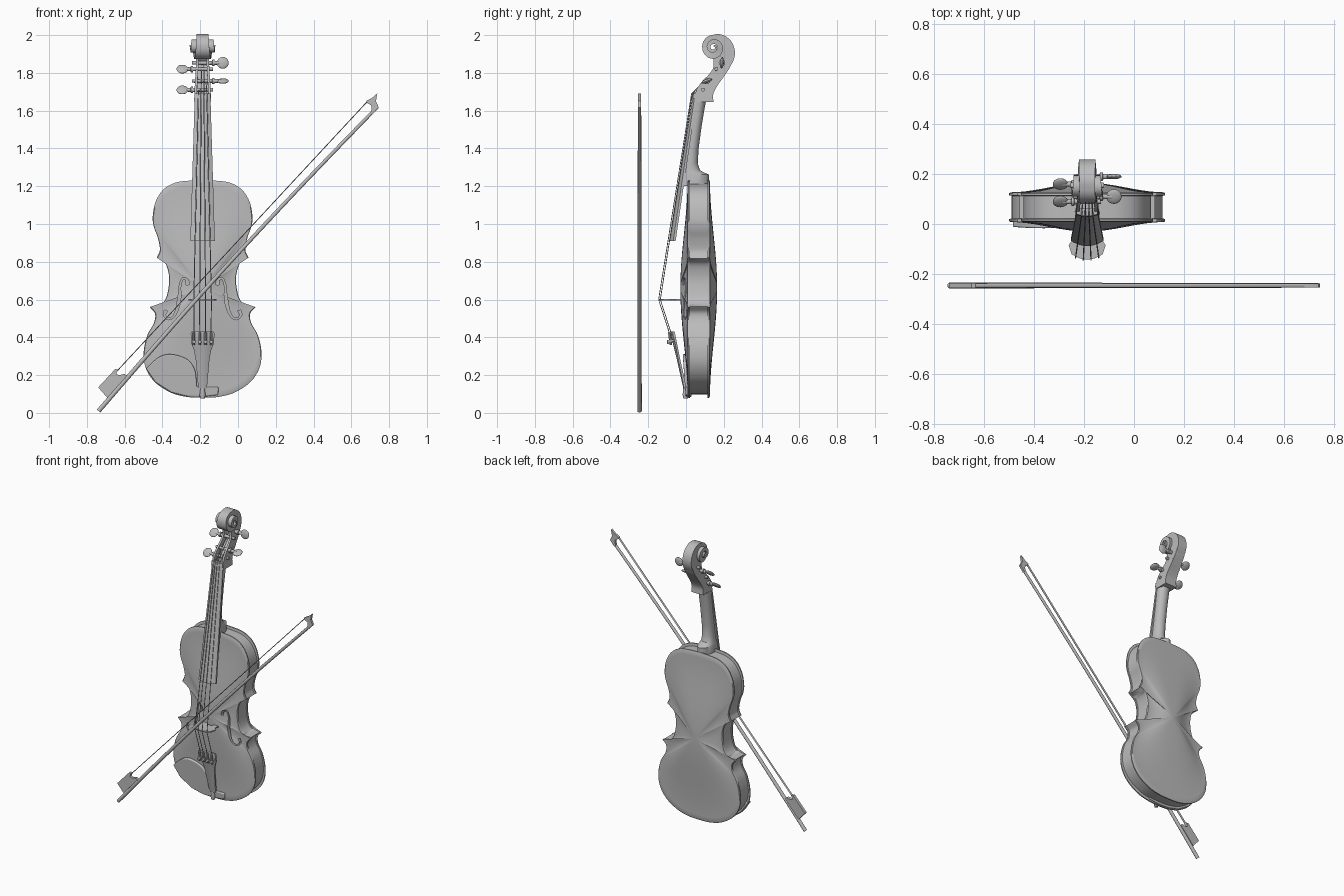
import bpy, bmesh, math
from mathutils import Vector as V

if "Cube" in bpy.data.objects:
    bpy.data.objects.remove(bpy.data.objects["Cube"])

CX = -0.1875                      # centre line of the violin
grey = bpy.data.materials.new("plain_grey")
grey.diffuse_color = (0.5, 0.5, 0.5, 1)
grey.use_nodes = True
grey.node_tree.nodes["Principled BSDF"].inputs["Base Color"].default_value = grey.diffuse_color


def finish(name, bm):
    bmesh.ops.recalc_face_normals(bm, faces=bm.faces[:])
    me = bpy.data.meshes.new(name)
    bm.to_mesh(me)
    bm.free()
    ob = bpy.data.objects.new(name, me)
    bpy.context.collection.objects.link(ob)
    me.materials.append(grey)
    return ob


def loft(name, rings):
    """Skin closed rings of equal length and cap both ends."""
    bm = bmesh.new()
    rows = [[bm.verts.new(p) for p in r] for r in rings]
    n = len(rows[0])
    for a, b in zip(rows, rows[1:]):
        for i in range(n):
            j = (i + 1) % n
            bm.faces.new((a[i], a[j], b[j], b[i]))
    bm.faces.new(rows[0])
    bm.faces.new(rows[-1][::-1])
    return finish(name, bm)


def tube(name, pts, radii, side=V((0, 1, 0)), n=8, flat=1.0):
    """Round rod along a path; flat squashes it across the side direction."""
    pts = [V(p) for p in pts]
    rings = []
    for i, p in enumerate(pts):
        t = (pts[min(i + 1, len(pts) - 1)] - pts[max(i - 1, 0)]).normalized()
        a = (side - t * side.dot(t)).normalized()
        b = t.cross(a)
        r = radii[i] if isinstance(radii, list) else radii
        rings.append([p + a * r * math.cos(k * math.tau / n) + b * r * flat * math.sin(k * math.tau / n)
                      for k in range(n)])
    return loft(name, rings)


def prism_y(name, pts, y0, y1):
    return loft(name, [[V((x, y, z)) for x, z in pts] for y in (y0, y1)])


def spline(pts, n):
    """Catmull-Rom curve through 2D points."""
    p = [V(q) for q in pts]
    p = [p[0] * 2 - p[1]] + p + [p[-1] * 2 - p[-2]]
    out = []
    for a, b, c, d in zip(p, p[1:], p[2:], p[3:]):
        for k in range(n):
            t = k / n
            out.append(0.5 * (2 * b + (c - a) * t + (2 * a - 5 * b + 4 * c - d) * t * t
                              + (3 * b - a - 3 * c + d) * t ** 3))
    return out + [p[-2]]


def lerp_table(tab, t):
    for (a, u), (b, v) in zip(tab, tab[1:]):
        if t <= b:
            return u + (v - u) * (t - a) / (b - a)
    return tab[-1][1]


# Body: outline of three arcs meeting at the corners, lofted with arched front and back
lower = [(0, .08), (.08, .084), (.165, .106), (.25, .16), (.3, .235), (.312, .32), (.293, .41),
         (.258, .475), (.252, .525), (.28, .56)]
waist = [(.28, .56), (.232, .565), (.195, .605), (.178, .68), (.18, .74), (.2, .795), (.243, .822)]
upper = [(.243, .822), (.226, .865), (.238, .93), (.258, .985), (.264, 1.04), (.248, 1.12),
         (.205, 1.185), (.14, 1.22), (.06, 1.23), (0, 1.232)]
half = spline(lower, 6)[:-1] + spline(waist, 6)[:-1] + spline(upper, 6)
outline = half + [V((-p.x, p.y)) for p in half[-2:0:-1]]


def body_ring(s, y):
    return [V((CX + p.x * s, y, .66 + (p.y - .66) * s)) for p in outline]


arch = [.02, .12, .24, .36, .48, .6, .7, .8, .88, .94, .985]
rise = lambda s: .5 + .5 * math.cos(math.pi * s)
rings = [body_ring(s, .008 - .038 * rise(s)) for s in arch]
rings += [body_ring(1, .012), body_ring(1, .02), body_ring(.968, .022),
          body_ring(.968, .113), body_ring(1, .115), body_ring(1, .123)]
rings += [body_ring(s, .127 + .038 * rise(s)) for s in arch[::-1]]
body = loft("body", rings)

# F-holes: curled ribbons cut into the front
f_path = spline([(.078, .678), (.083, .705), (.106, .71), (.12, .67), (.122, .62), (.132, .56),
                 (.152, .512), (.182, .497), (.202, .518), (.194, .542)], 5)
cutters = []
for sx in (1, -1):
    left, right = [], []
    for i, p in enumerate(f_path):
        t = f_path[min(i + 1, len(f_path) - 1)] - f_path[max(i - 1, 0)]
        nrm = V((-t.y, t.x)).normalized()
        u = abs(2 * i / (len(f_path) - 1) - 1)
        w = .009 - .005 * math.sin(math.pi * u)
        left.append(p + nrm * w)
        right.append(p - nrm * w)
    ribbon = [(CX + sx * q.x, q.y) for q in left + right[::-1]]
    cut = prism_y("f_hole_cutter", ribbon, -.06, .02)
    cut.hide_render = True
    cutters.append(cut)
    mod = body.modifiers.new("f_hole", 'BOOLEAN')
    mod.operation, mod.solver, mod.object = 'DIFFERENCE', 'EXACT', cut


# Fingerboard and tailpiece: strips with a crowned front
def crowned(name, stations):
    rings = []
    for z, w, y_front, y_back, crown in stations:
        top = [V((CX + w * k / 6, y_front + crown * (k / 6) ** 2, z)) for k in range(-6, 7)]
        rings.append(top + [V((CX + w, y_back, z)), V((CX - w, y_back, z))])
    return loft(name, rings)


crowned("fingerboard", [(.909, .065, -.088, -.055, .02), (1.665, .042, .034, .056, .01)])
crowned("nut", [(1.665, .042, .028, .065, .008), (1.69, .042, .032, .065, .008)])
crowned("tailpiece", [(.43, .058, -.082, -.06, .012), (.42, .063, -.082, -.058, .012),
                      (.37, .06, -.07, -.048, .012), (.33, .045, -.06, -.04, .01),
                      (.28, .036, -.048, -.03, .008), (.2, .029, -.03, -.012, .006),
                      (.13, .023, -.014, .002, .004)])
tube("end_button", [(CX, -.002, .077), (CX, -.002, .095), (CX, -.004, .14)], [.012, .016, .01], n=16)

# Neck with heel: flat front, rounded back
rings = []
for z, yf, yb, w in [(1.2, -.012, .12, .05), (1.262, -.004, .121, .048), (1.27, -.003, .1, .046),
                     (1.285, -.002, .074, .044), (1.32, .003, .062, .04), (1.4, .015, .067, .039),
                     (1.52, .033, .083, .039), (1.62, .048, .1, .04), (1.66, .05, .108, .041)]:
    d = yb - yf
    rings.append([V((CX + w, yf, z))] +
                 [V((CX + w * math.cos(a), yf + d * (.3 + .7 * math.sin(a)), z))
                  for a in [math.pi * k / 14 for k in range(15)]] + [V((CX - w, yf, z))])
loft("neck", rings)

# Pegbox: two cheeks and a back wall along front and back edge curves
front = spline([(.045, 1.645), (.053, 1.705), (.085, 1.755), (.12, 1.79), (.145, 1.83), (.145, 1.885)], 4)
back = spline([(.145, 1.645), (.145, 1.69), (.168, 1.735), (.2, 1.78), (.235, 1.835), (.253, 1.9)], 4)


def pegbox_part(name, k0, k1, inner, mirror):
    rings = []
    for i, (f, b) in enumerate(zip(front, back)):
        w = .045 - .012 * i / (len(front) - 1)
        p, q = f.lerp(b, k0), f.lerp(b, k1)
        x0, x1 = CX + mirror * w, CX + (mirror * (w - .013) if inner else -mirror * w)
        rings.append([V((x0, *p)), V((x1, *p)), V((x1, *q)), V((x0, *q))])
    loft(name, rings)


pegbox_part("pegbox_cheek_right", 0, .9, True, 1)
pegbox_part("pegbox_cheek_left", 0, .9, True, -1)
pegbox_part("pegbox_back", .62, 1, False, 1)

# Scroll: spiral band that narrows in radius and widens sideways to the eye
rad = [(-50, .135), (-20, .121), (0, .11), (45, .086), (90, .067), (180, .059), (270, .061), (360, .05),
       (540, .035), (720, .02), (800, .014)]
wid = [(-50, .034), (0, .033), (90, .031), (180, .035), (270, .044), (360, .053), (540, .062), (800, .068)]
rings = []
for t in range(-50, 801, 10):
    r, w = lerp_table(rad, t), lerp_table(wid, t)
    c, s = math.cos(math.radians(t)), math.sin(math.radians(t))
    rings.append([V((CX + x, .145 + k * c, 1.935 + k * s))
                  for x, k in ((-w, r), (w, r), (w, r * .42), (-w, r * .42))])
loft("scroll", rings)

# Pegs: tapered shaft, collar and flat thumb piece
pegs = [(-1, .09, 1.71, 45), (1, .11, 1.757, 70), (-1, .16, 1.82, 45), (1, .19, 1.853, 5)]
for side, y, z, turn in pegs:
    prof = [(-.055, .009), (.05, .011), (.052, .017), (.062, .017), (.064, .011), (.085, .009), (.1, .011)]
    tube("peg_shaft", [(CX + side * d, y, z) for d, r in prof], [r for d, r in prof], n=16)
    bm = bmesh.new()
    bmesh.ops.create_uvsphere(bm, u_segments=20, v_segments=12, radius=1)
    a = math.radians(turn)
    for v in bm.verts:
        x, h, q = v.co.x * .031, v.co.z * .031, v.co.y * .01
        v.co = (CX + side * .107 + x, y + q * math.cos(a) + h * math.sin(a),
                z - q * math.sin(a) + h * math.cos(a))
    finish("peg_head", bm)

# Bridge: thin upright plate with two feet
side = [(.018, -.045), (.028, -.012), (.06, -.012), (.054, -.055), (.074, -.085), (.062, -.122), (.03, -.138)]
plate = side + [(0, -.143)] + [(-x, y) for x, y in side[::-1]]
loft("bridge", [[V((CX + x, y, z)) for x, y in plate] for z in (.596, .604)])

# Strings from pegs over nut and bridge to the tailpiece, each with a fine tuner
for k, peg in zip((-1.5, -.5, .5, 1.5), (pegs[0], pegs[2], pegs[3], pegs[1])):
    drop = .0045 * k * k
    tube("string", [(CX + k * .012, peg[1], peg[2]), (CX + k * .015, .029 + drop * .5, 1.69),
                    (CX + k * .031, -.146 + drop, .6), (CX + k * .03, -.085 + drop, .41)],
         .0025, side=V((1, 0, 0)), n=6)
    x = CX + k * .031
    tube("fine_tuner", [(x, -.06, .385), (x, -.098, .375), (x, -.1, .375)], [.006, .01, .007],
         side=V((1, 0, 0)), n=12)
    tube("tuner_lever", [(x, -.088, .425), (x, -.08, .36)], .007, side=V((1, 0, 0)))

# Chin rest: slightly tilted slab on the lower left
rest = spline([(-.3, .235), (-.228, .297), (-.16, .31), (-.08, .283), (-.04, .225), (-.03, .137)], 6)
rest += [V(p) for p in [(.085, .137), (.082, .095), (0, .085), (-.08, .087), (-.165, .108), (-.25, .162)]]
chin = prism_y("chin_rest", [(CX + p.x, p.y) for p in rest], 0, .03)
for v in chin.data.vertices:
    if v.co.y < .01:
        v.co.y = -.002 - .07 * (v.co.z - .09)
bev = chin.modifiers.new("soft_edge", 'BEVEL')
bev.width, bev.segments = .006, 3

# Bow: cambered stick, frog, head and hair in one plane before the violin
BY = -.246
A, B = V((-.738, .01)), V((.738, 1.62))
d = (B - A).normalized()
up = V((-d.y, d.x))
path = [A + (B - A) * t + up * .02 * math.sin(math.pi * t) for t in [i / 24 for i in range(25)]]
tube("bow_stick", [(p.x, BY, p.y) for p in path], [.012 - .003 * i / 24 for i in range(25)], n=12)
prism_y("bow_frog", [(-.74, .135), (-.692, .08), (-.588, .196), (-.6, .207), (-.628, .2), (-.645, .205),
                     (-.635, .23), (-.65, .232)], BY - .01, BY + .01)
prism_y("bow_head", [(.745, 1.618), (.73, 1.65), (.738, 1.692), (.71, 1.668), (.68, 1.652), (.685, 1.64),
                     (.705, 1.628), (.708, 1.61), (.7, 1.585), (.712, 1.58)], BY - .008, BY + .008)
tube("bow_hair", [(-.64, BY, .222), (.686, BY, 1.65)], .008, flat=.3)

# Smooth shading with crisp edges on every part
bpy.ops.object.select_all(action='DESELECT')
for ob in bpy.context.scene.objects:
    if ob not in cutters:
        ob.select_set(True)
bpy.context.view_layer.objects.active = body
bpy.ops.object.shade_smooth_by_angle(angle=math.radians(35))
